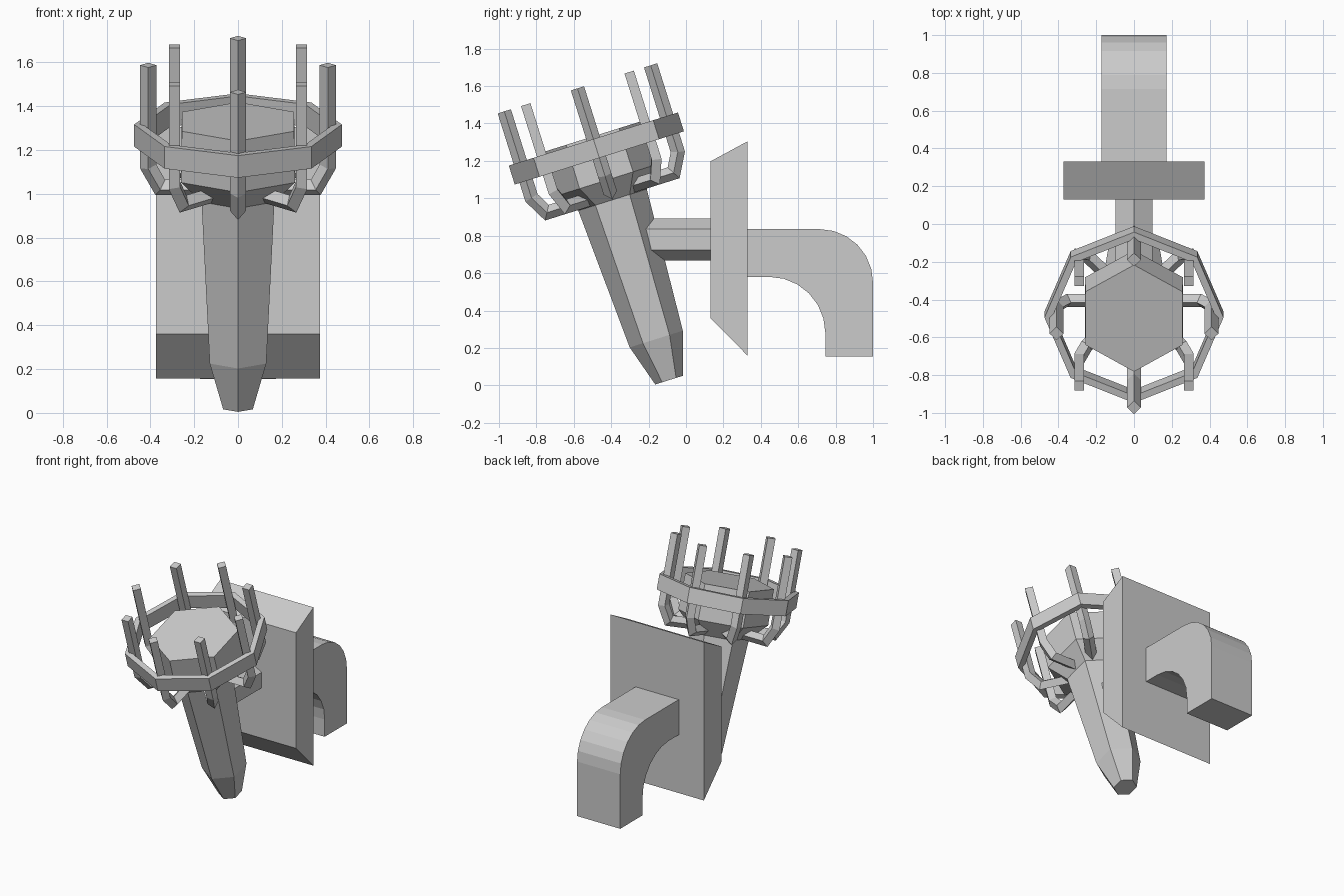
import bpy, bmesh, math
from mathutils import Matrix, Vector

if "Cube" in bpy.data.objects:
    bpy.data.objects.remove(bpy.data.objects["Cube"])

# Tilted frame of the torch: leans forward about x
TILT = Matrix.Translation((0, -0.09, 0.028)) @ Matrix.Rotation(math.radians(17.45), 4, 'X')


def finish(name, bm, matrix=None):
    if matrix:
        bmesh.ops.transform(bm, matrix=matrix, verts=bm.verts)
    bmesh.ops.recalc_face_normals(bm, faces=bm.faces)
    me = bpy.data.meshes.new(name)
    bm.to_mesh(me)
    bm.free()
    ob = bpy.data.objects.new(name, me)
    bpy.context.collection.objects.link(ob)
    return ob


def skin(bm, loops, closed=False):
    """Join equal-sized vertex loops; cap the ends unless closed."""
    n = len(loops[0])
    pairs = list(zip(loops, loops[1:]))
    if closed:
        pairs.append((loops[-1], loops[0]))
    for a, b in pairs:
        for i in range(n):
            j = (i + 1) % n
            bm.faces.new((a[i], a[j], b[j], b[i]))
    if not closed:
        bm.faces.new(loops[0])
        bm.faces.new(loops[-1])


def lathe(name, profile, n, closed=False, matrix=None):
    """Spin (radius, height) points; first corner faces -y."""
    bm = bmesh.new()
    loops = []
    for r, z in profile:
        angs = [2 * math.pi * i / n for i in range(n)]
        loops.append([bm.verts.new((r * math.sin(a), -r * math.cos(a), z)) for a in angs])
    skin(bm, loops, closed)
    return bm if name is None else finish(name, bm, matrix)


def extrude_profile(name, pts, half):
    """Extrude a (y, z) outline across x."""
    bm = bmesh.new()
    skin(bm, [[bm.verts.new((x, y, z)) for y, z in pts] for x in (-half, half)])
    return finish(name, bm)


# Hexagonal shaft flaring into the bowl, with a slightly domed top
bm = lathe(None, [(0.078, 0), (0.149, 0.23), (0.192, 1.01), (0.3, 1.12), (0.296, 1.365)], 6)
cap = max(bm.faces, key=lambda f: f.calc_center_median().z)
bmesh.ops.poke(bm, faces=[cap], offset=0.015)
finish("torch_shaft_and_bowl", bm, TILT)

# Octagonal band
lathe("basket_ring", [(0.434, 1.245), (0.474, 1.245), (0.474, 1.351), (0.434, 1.351)], 8, True, TILT)

# Eight bent prongs with a diamond cross-section, mitred at the bends
PATH = [Vector(p) for p in ((0.16, 1.05), (0.355, 1.05), (0.41, 1.15), (0.41, 1.635))]
D = 0.037


def prong(name, angle):
    bm = bmesh.new()
    loops = []
    for i, p in enumerate(PATH):
        d0 = (p - PATH[i - 1]).normalized() if i else (PATH[1] - p).normalized()
        d1 = (PATH[i + 1] - p).normalized() if i + 1 < len(PATH) else d0
        n0, n1 = Vector((d0.y, -d0.x)), Vector((d1.y, -d1.x))
        m = (n0 + n1).normalized()
        m *= D / m.dot(n0)
        loops.append([bm.verts.new((q.x, t, q.y)) for q, t in
                      ((p + m, 0), (p, D), (p - m, 0), (p, -D))])
    skin(bm, loops)
    finish(name, bm, TILT @ Matrix.Rotation(angle, 4, 'Z'))


for k in range(8):
    prong(f"basket_prong_{k + 1}", k * math.pi / 4)

# Hexagonal connector from shaft to plate
bm = lathe(None, [(0.113, -0.25), (0.113, 0.14)], 6)
finish("bracket_arm", bm, Matrix.Translation((0, 0, 0.78)) @ Matrix.Rotation(-math.pi / 2, 4, 'X'))

# Wall plate with sloped top and bottom
extrude_profile("wall_plate", [(0.13, 0.36), (0.13, 1.197), (0.33, 1.305), (0.33, 0.158)], 0.374)

# Downward hook behind the plate
def arc(cy, cz, r, steps):
    return [(cy + r * math.sin(a), cz + r * math.cos(a))
            for a in (math.pi / 2 * i / steps for i in range(steps + 1))]


outer = arc(0.715, 0.55, 0.285, 6)
inner = arc(0.445, 0.28, 0.3, 6)[::-1]
extrude_profile("rear_hook", [(0.32, 0.835)] + outer + [(1.0, 0.155), (0.745, 0.155)]
                + inner + [(0.32, 0.58)], 0.173)
